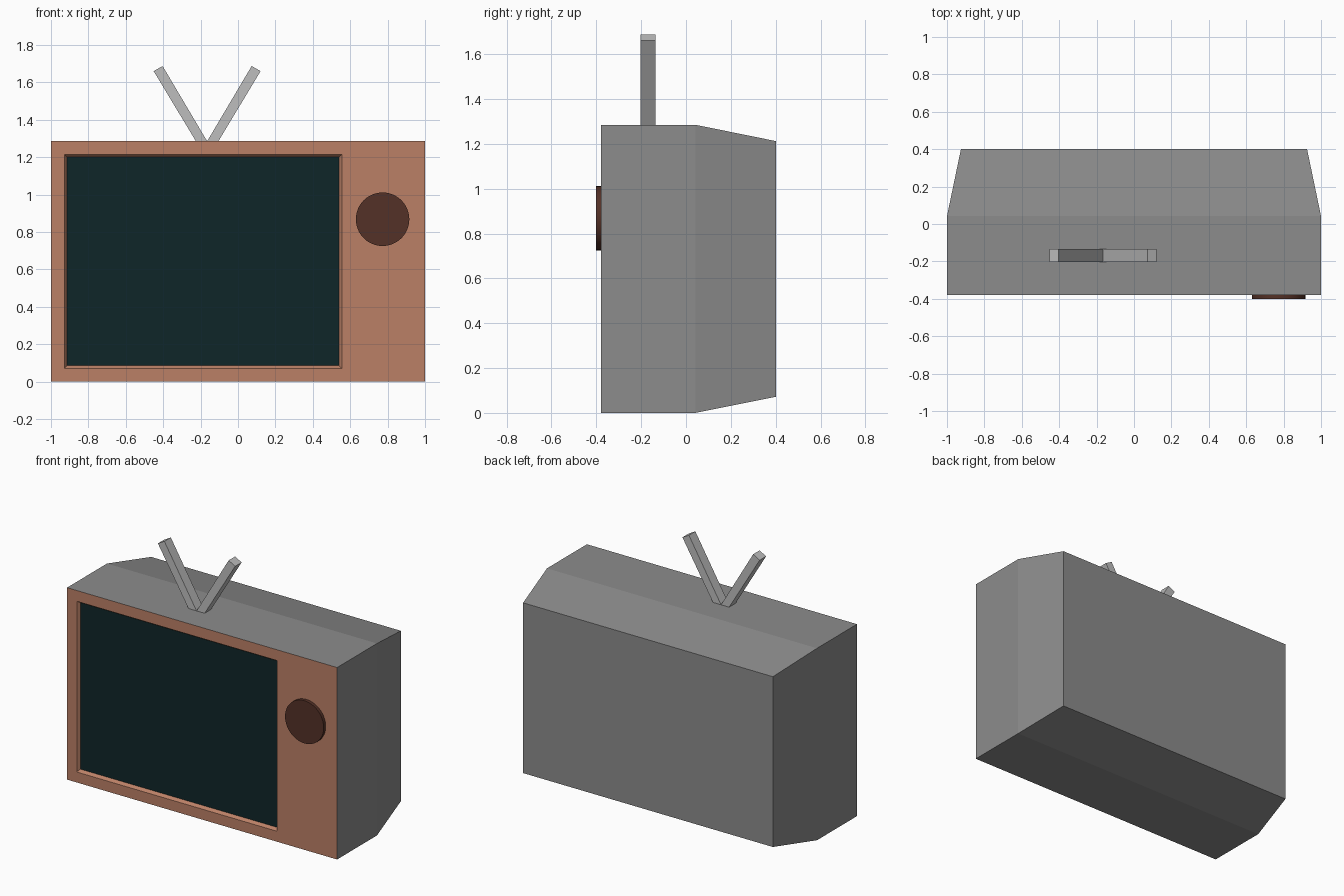
import bpy, bmesh, math

if "Cube" in bpy.data.objects:
    bpy.data.objects.remove(bpy.data.objects["Cube"])


def srgb(r, g, b):
    f = lambda c: c / 12.92 if c <= 0.04045 else ((c + 0.055) / 1.055) ** 2.4
    return [f(v / 255) for v in (r, g, b)] + [1.0]


def material(name, *rgb):
    m = bpy.data.materials.new(name)
    m.diffuse_color = srgb(*rgb)
    m.use_nodes = True
    m.node_tree.nodes["Principled BSDF"].inputs["Base Color"].default_value = m.diffuse_color
    return m


GREY = material("cabinet grey", 140, 140, 140)
BROWN = material("wood brown", 187, 128, 102)
SCREEN = material("dark screen", 15, 38, 40)
KNOB = material("dark brown", 84, 49, 39)
METAL = material("antenna grey", 190, 190, 190)


def finish(bm, name, *mats):
    bmesh.ops.recalc_face_normals(bm, faces=bm.faces)
    me = bpy.data.meshes.new(name)
    bm.to_mesh(me)
    bm.free()
    ob = bpy.data.objects.new(name, me)
    for m in mats:
        me.materials.append(m)
    bpy.context.collection.objects.link(ob)
    return ob


def rect(bm, y, x0, x1, z0, z1):
    return [bm.verts.new((x, y, z)) for x, z in ((x0, z0), (x1, z0), (x1, z1), (x0, z1))]


# Cabinet: rectangles lofted from the back, round the front frame and into the recess
H = 1.285
OPENING = (-0.915, 0.54, 0.085, 1.20)
bm = bmesh.new()
rings = [rect(bm, *r) for r in (
    (0.402, -0.925, 0.925, 0.072, 1.212),
    (0.042, -1, 1, 0, H),
    (-0.38, -1, 1, 0, H),
    (-0.38, -0.928, 0.555, 0.07, 1.213),
    (-0.36, *OPENING))]
bm.faces.new(rings[0])
for i, (a, b) in enumerate(zip(rings, rings[1:])):
    for k in range(4):
        n = (k + 1) % 4
        f = bm.faces.new((a[k], a[n], b[n], b[k]))
        f.material_index = 1 if i >= 2 else 0   # front frame is wood
# Temporary cap keeps the outward normals reliable; it becomes the screen face
cap = bm.faces.new(rings[-1])
cap.material_index = 2
finish(bm, "cabinet_with_screen", GREY, BROWN, SCREEN)

# Tuning knob
bpy.ops.mesh.primitive_cylinder_add(vertices=48, radius=0.143, depth=0.03,
                                    location=(0.773, -0.387, 0.868),
                                    rotation=(math.pi / 2, 0, 0))
knob = bpy.context.object
knob.name = "tuning_knob"
knob.data.materials.append(KNOB)
bpy.ops.object.shade_smooth_by_angle(angle=math.radians(40))

# Antenna arms, mirrored about their shared foot
for side, name in ((-1, "antenna_left"), (1, "antenna_right")):
    bm = bmesh.new()
    profile = ((0, H), (0.06, H), (0.286, 1.66), (0.238, 1.687))
    f = bm.faces.new([bm.verts.new((-0.165 + side * x, -0.203, z)) for x, z in profile])
    ext = bmesh.ops.extrude_face_region(bm, geom=[f], use_keep_orig=True)
    bmesh.ops.translate(bm, vec=(0, 0.068, 0),
                        verts=[v for v in ext["geom"] if isinstance(v, bmesh.types.BMVert)])
    finish(bm, name, METAL)
